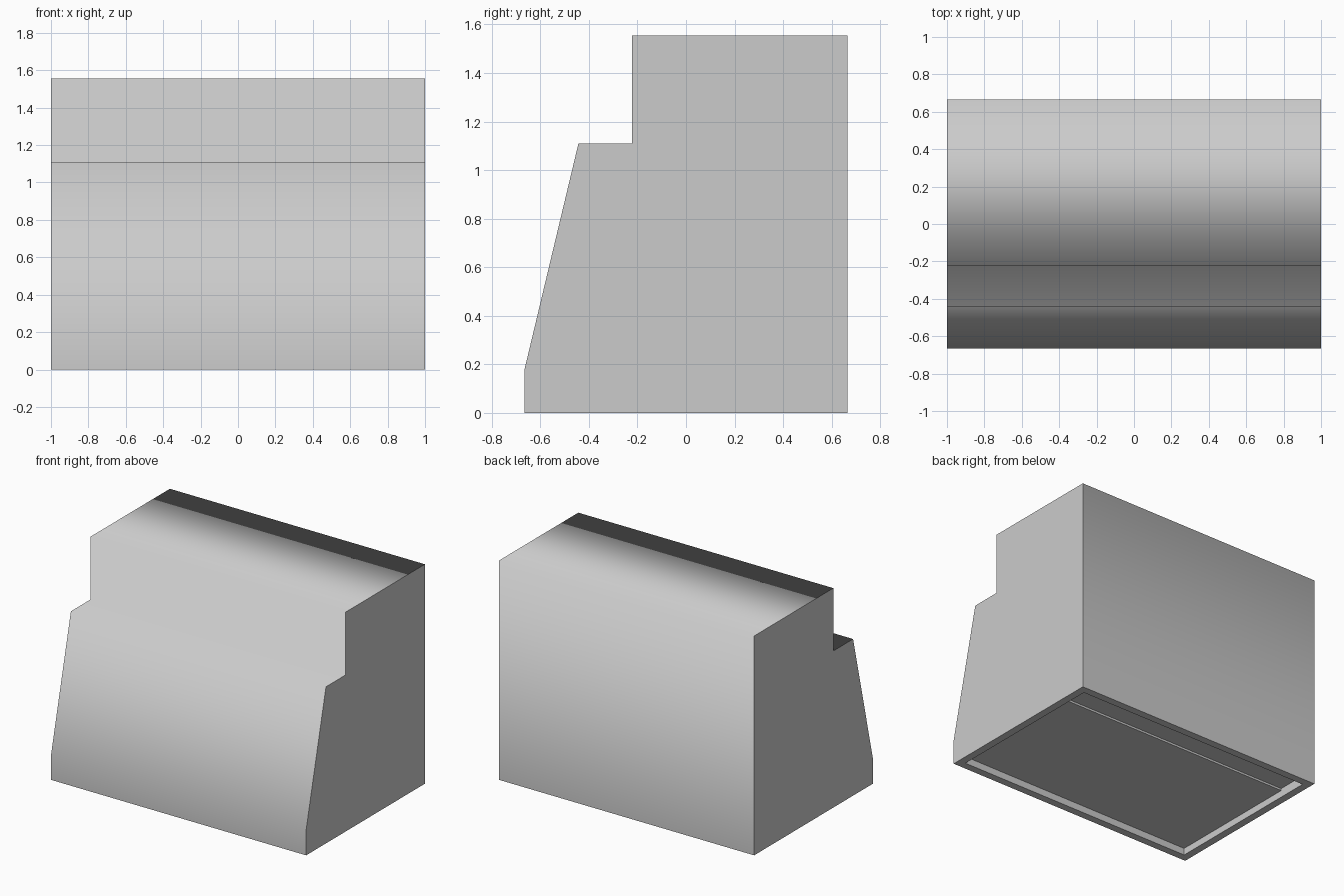
import bpy, bmesh
from mathutils import Vector

if "Cube" in bpy.data.objects:
    bpy.data.objects.remove(bpy.data.objects["Cube"])


def make_object(name, bm):
    bmesh.ops.recalc_face_normals(bm, faces=bm.faces)
    mesh = bpy.data.meshes.new(name)
    bm.to_mesh(mesh)
    bm.free()
    obj = bpy.data.objects.new(name, mesh)
    bpy.context.collection.objects.link(obj)
    return obj


# Stepped cabinet body: side profile (y, z) swept across the width
profile = [(-0.665, 0), (-0.665, 0.18), (-0.443, 1.11), (-0.222, 1.11),
           (-0.222, 1.555), (0.665, 1.555), (0.665, 0)]
bm = bmesh.new()
side = bm.faces.new([bm.verts.new((-1, y, z)) for y, z in profile])
sweep = bmesh.ops.extrude_face_region(bm, geom=[side], use_keep_orig=True)
moved = [v for v in sweep["geom"] if isinstance(v, bmesh.types.BMVert)]
bmesh.ops.translate(bm, verts=moved, vec=(2, 0, 0))
bmesh.ops.recalc_face_normals(bm, faces=bm.faces)

# Smooth wrap around the profile, flat ends and flat underside
for f in bm.faces:
    f.smooth = abs(f.normal.x) < 0.5 and f.normal.z > -0.5

# Shallow recess under the body, leaving a thin rim to stand on
bottom = min(bm.faces, key=lambda f: f.calc_center_median().z)
bmesh.ops.inset_region(bm, faces=[bottom], thickness=0.055, use_even_offset=True)
floor = bmesh.ops.extrude_discrete_faces(bm, faces=[bottom])["faces"][0]
bmesh.ops.translate(bm, verts=floor.verts, vec=(0, 0, 0.065))
make_object("cabinet_body", bm)

# Thin base panel covering most of the recess, stopping short of the back
bm = bmesh.new()
bmesh.ops.create_cube(bm, size=1)
bmesh.ops.scale(bm, verts=bm.verts, vec=Vector((1.89, 1.0, 0.015)))
bmesh.ops.translate(bm, verts=bm.verts, vec=(0, -0.11, 0.0575))
make_object("base_panel", bm)
